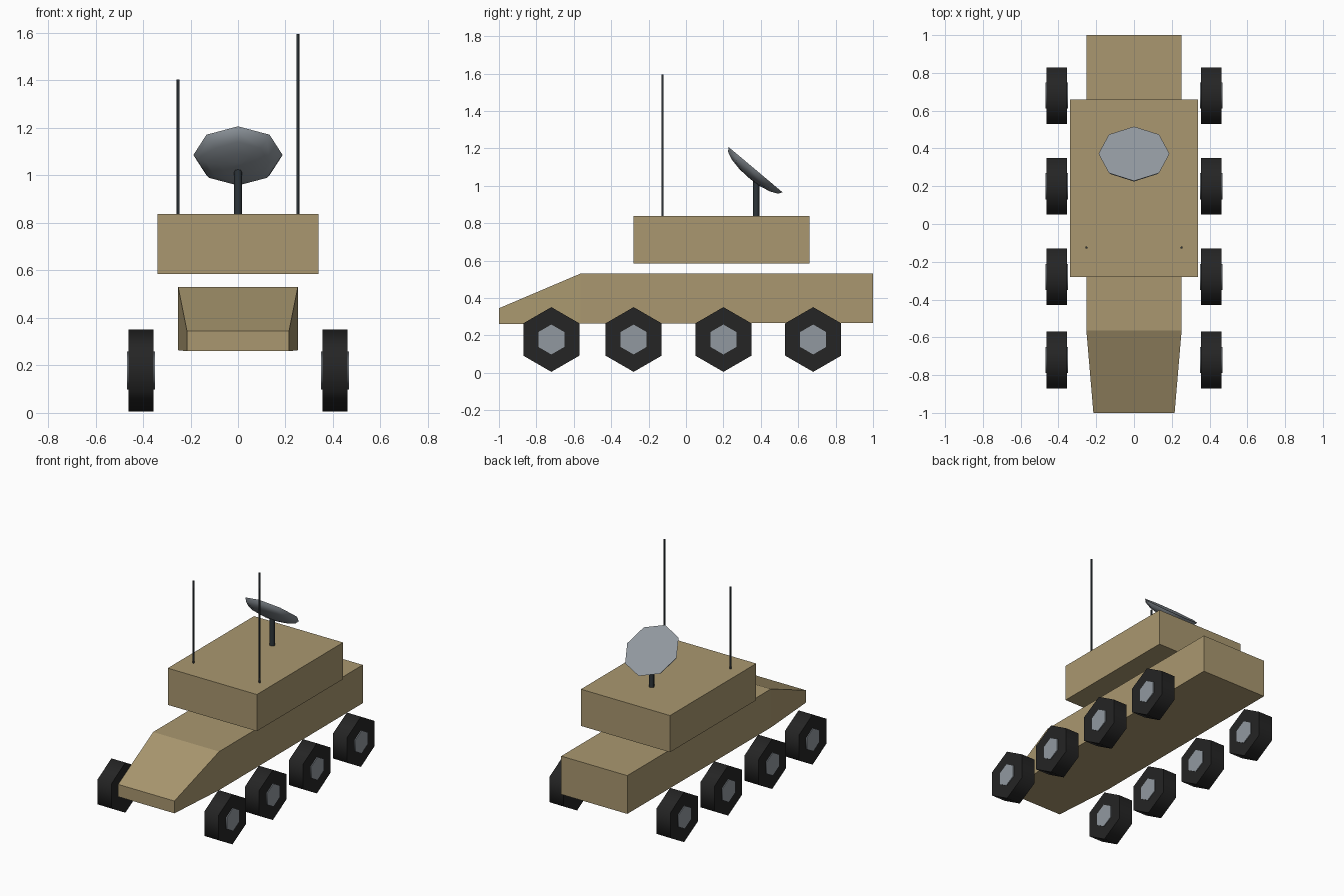
import bpy, bmesh, math
from mathutils import Matrix, Vector

if "Cube" in bpy.data.objects:
    bpy.data.objects.remove(bpy.data.objects["Cube"], do_unlink=True)


def material(name, rgb):
    m = bpy.data.materials.new(name)
    m.use_nodes = True
    m.diffuse_color = (*rgb, 1)
    m.node_tree.nodes["Principled BSDF"].inputs["Base Color"].default_value = (*rgb, 1)
    return m


TAN = material("sand_tan", (0.40, 0.313, 0.16))
GREY = material("light_grey", (0.285, 0.318, 0.35))
TYRE = material("tyre_black", (0.018, 0.018, 0.018))
STEEL = material("dark_steel", (0.027, 0.035, 0.041))


def finish(name, bm, mat, smooth=None):
    bmesh.ops.recalc_face_normals(bm, faces=bm.faces)
    mesh = bpy.data.meshes.new(name)
    bm.to_mesh(mesh)
    bm.free()
    mesh.materials.append(mat)
    obj = bpy.data.objects.new(name, mesh)
    bpy.context.collection.objects.link(obj)
    if smooth:
        bpy.ops.object.select_all(action="DESELECT")
        obj.select_set(True)
        bpy.context.view_layer.objects.active = obj
        bpy.ops.object.shade_smooth_by_angle(angle=math.radians(smooth))
    return obj


def loft(name, rings, mat, smooth=None):
    """Skin a list of equal-length point rings and cap both ends."""
    bm = bmesh.new()
    rows = [[bm.verts.new(p) for p in ring] for ring in rings]
    n = len(rows[0])
    for a, b in zip(rows, rows[1:]):
        for i in range(n):
            j = (i + 1) % n
            bm.faces.new((a[i], a[j], b[j], b[i]))
    bm.faces.new(rows[0])
    bm.faces.new(rows[-1])
    return finish(name, bm, mat, smooth)


def section(y, half, bottom, top):
    return [(-half, y, bottom), (half, y, bottom), (half, y, top), (-half, y, top)]


def prism(name, start, end, radius, sides, mat, smooth=None):
    """Cylinder between two points; with x-axis ends a corner points up."""
    start, end = Vector(start), Vector(end)
    axis = (end - start).normalized()
    up = Vector((0, 0, 1)) if abs(axis.z) < 0.5 else Vector((1, 0, 0))
    side = axis.cross(up)
    rings = []
    for c in (start, end):
        angles = [math.tau * i / sides for i in range(sides)]
        rings.append([c + radius * (up * math.cos(a) + side * math.sin(a)) for a in angles])
    return loft(name, rings, mat, smooth)


# Body: wedge-nosed hull and raised cabin
loft("hull", [section(-1, 0.215, 0.26, 0.345),
              section(-0.565, 0.252, 0.264, 0.53),
              section(1, 0.252, 0.266, 0.53)], TAN)
loft("cabin", [section(-0.28, 0.34, 0.585, 0.838),
               section(0.66, 0.34, 0.585, 0.838)], TAN)

# Four hexagonal wheels on each side, with hubs running through
for side, sx in (("left", 1), ("right", -1)):
    for i, y in enumerate((-0.72, -0.28, 0.2, 0.68), 1):
        prism(f"{side}_tyre_{i}", (sx * 0.355, y, 0.178), (sx * 0.462, y, 0.178),
              0.173, 6, TYRE, 65)
        prism(f"{side}_hub_{i}", (sx * 0.35, y, 0.178), (sx * 0.468, y, 0.178),
              0.08, 6, GREY, 65)

# Whip antennas
for side, x, top in (("left", 0.252, 1.595), ("right", -0.252, 1.404)):
    prism(f"{side}_antenna", (x, -0.125, 0.83), (x, -0.125, top), 0.006, 8, STEEL, 50)

# Dish post and tilted eight-sided bowl with a flat face
prism("dish_post", (0, 0.375, 0.83), (0, 0.375, 1.04), 0.017, 8, STEEL, 50)
tilt = Matrix.Translation((0, 0.372, 1.086)) @ Matrix.Rotation(math.radians(-40), 4, "X")
bowl = []
for step in (0, 22, 45, 67, 86):
    r = 0.188 * math.cos(math.radians(step))
    depth = 0.057 * math.sin(math.radians(step))
    bowl.append([tilt @ Vector((r * math.cos(a), r * math.sin(a), -depth))
                 for a in (math.tau * k / 8 for k in range(8))])
loft("dish", bowl, GREY, 60)
